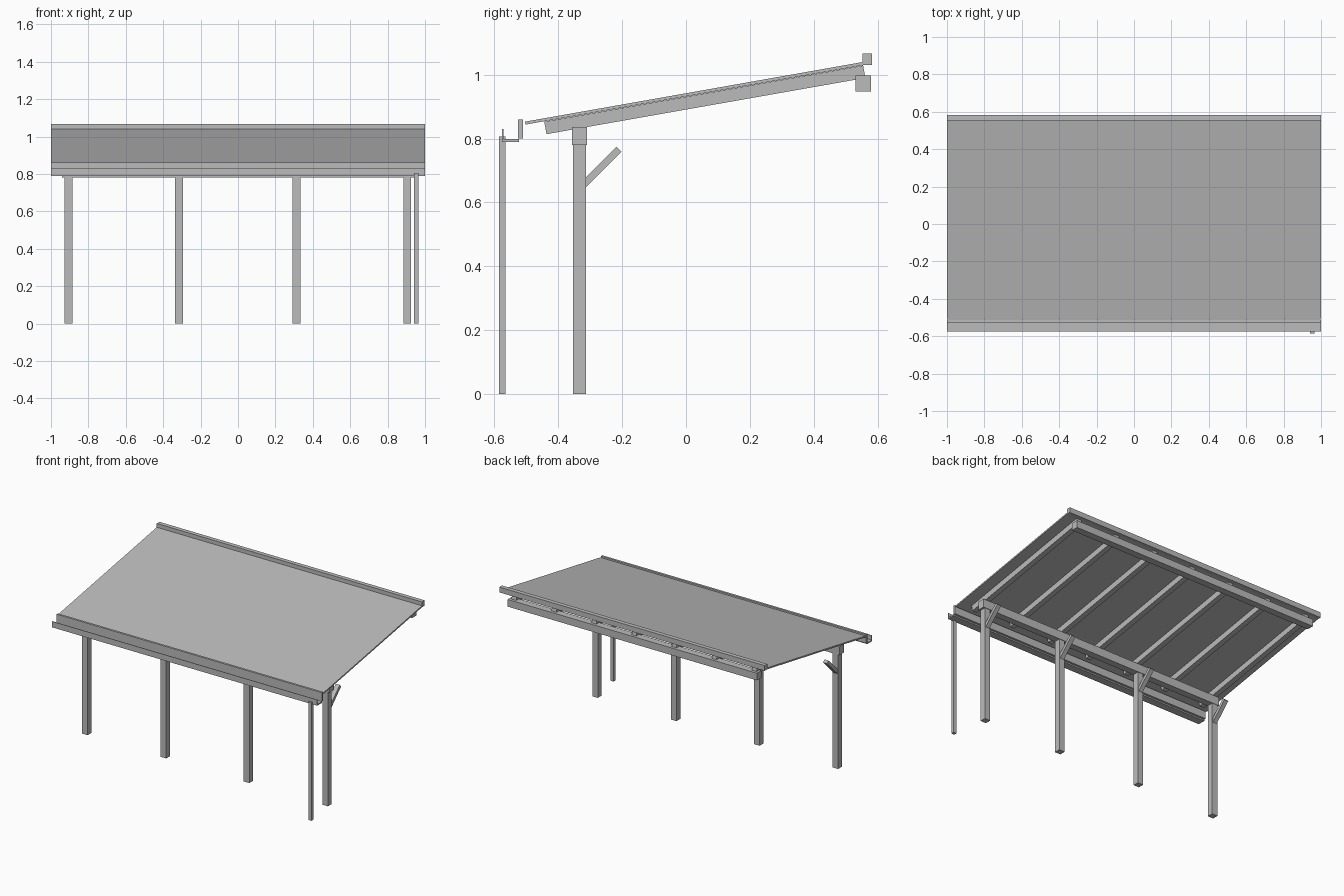
import bpy

if "Cube" in bpy.data.objects:
    bpy.data.objects.remove(bpy.data.objects["Cube"])

grey = bpy.data.materials.new("grey")
grey.diffuse_color = (0.5, 0.5, 0.5, 1)
grey.use_nodes = True
grey.node_tree.nodes["Principled BSDF"].inputs["Base Color"].default_value = grey.diffuse_color


def extrude_x(name, profile, x0, x1):
    """Solid from a (y, z) outline, counter-clockwise seen from +x."""
    n = len(profile)
    verts = [(x, y, z) for x in (x0, x1) for y, z in profile]
    faces = [tuple(reversed(range(n))), tuple(range(n, 2 * n))]
    faces += [(i, (i + 1) % n, n + (i + 1) % n, n + i) for i in range(n)]
    mesh = bpy.data.meshes.new(name)
    mesh.from_pydata(verts, [], faces)
    mesh.materials.append(grey)
    obj = bpy.data.objects.new(name, mesh)
    bpy.context.collection.objects.link(obj)
    return obj


def box(name, x0, x1, y0, y1, z0, z1):
    return extrude_x(name, [(y0, z0), (y1, z0), (y1, z1), (y0, z1)], x0, x1)


# Sloping roof sheet and the square trim on its high edge
extrude_x("roof_sheet", [(-0.503, 0.844), (0.556, 1.03), (0.554, 1.04), (-0.505, 0.853)], -1, 1)
box("ridge_trim", -1, 1, 0.553, 0.582, 1.03, 1.066)

# Rafters, cut square to the slope
for i in range(7):
    x = -0.907 + i * 0.302
    extrude_x("rafter", [(-0.437, 0.814), (0.562, 0.99), (0.555, 1.029), (-0.444, 0.853)],
              x - 0.018, x + 0.018)

# Beams carrying the rafters
box("front_beam", -0.94, 0.94, -0.357, -0.31, 0.78, 0.837)
box("back_beam", -0.94, 0.94, 0.531, 0.579, 0.948, 0.997)

# Posts, each with a slanted brace
for x in (-0.907, -0.315, 0.312, 0.905):
    box("post", x - 0.021, x + 0.021, -0.354, -0.313, 0, 0.78)
    extrude_x("brace", [(-0.313, 0.648), (-0.202, 0.759), (-0.218, 0.774), (-0.313, 0.68)],
              x - 0.015, x + 0.015)

# Gutter: fascia board, floor and thin front lip
box("fascia", -1, 1, -0.526, -0.511, 0.80, 0.86)
box("gutter_floor", -1, 1, -0.573, -0.524, 0.79, 0.799)
box("gutter_lip", -1, 1, -0.576, -0.572, 0.79, 0.83)

# Downpipe
box("downpipe", 0.942, 0.964, -0.586, -0.565, 0, 0.806)
